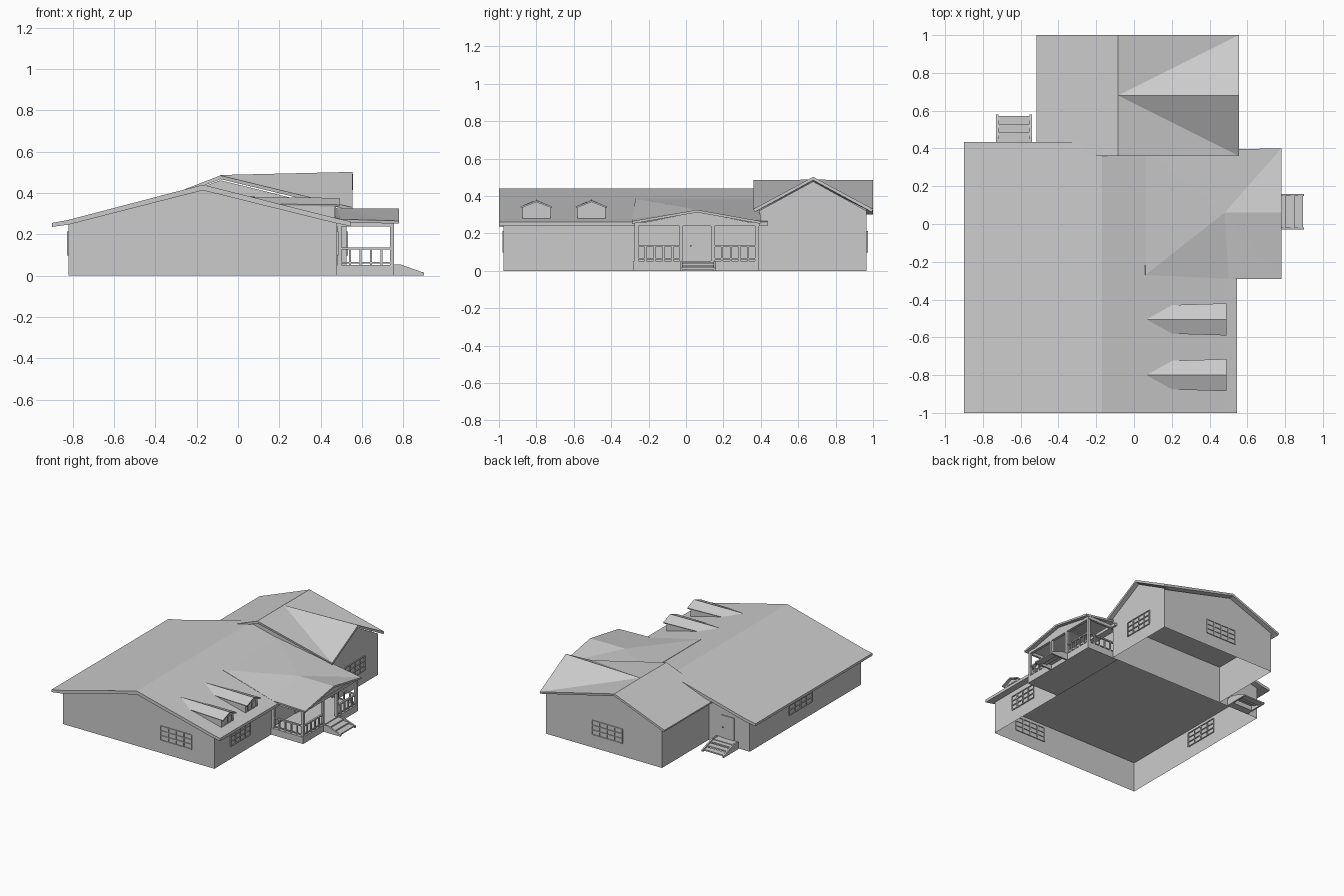
import bpy, bmesh

if "Cube" in bpy.data.objects:
    bpy.data.objects.remove(bpy.data.objects["Cube"])


def mesh(name, verts, faces):
    me = bpy.data.meshes.new(name)
    me.from_pydata(verts, [], faces)
    ob = bpy.data.objects.new(name, me)
    bpy.context.collection.objects.link(ob)
    bm = bmesh.new()
    bm.from_mesh(me)
    bmesh.ops.recalc_face_normals(bm, faces=bm.faces)
    bm.to_mesh(me)
    bm.free()
    return ob


def prism(name, profile, y0, y1, closed=True):
    """Extrude an (x, z) profile along y; open prisms lack the last (floor) side."""
    n = len(profile)
    verts = [(x, y, z) for y in (y0, y1) for x, z in profile]
    faces = [tuple(range(n)), tuple(range(n, 2 * n))]
    faces += [(i, (i + 1) % n, (i + 1) % n + n, i + n) for i in range(n if closed else n - 1)]
    return mesh(name, verts, faces)


def boxes(name, spans):
    """One object from several (x0, x1, y0, y1, z0, z1) boxes."""
    verts, faces = [], []
    for x0, x1, y0, y1, z0, z1 in spans:
        b = len(verts)
        verts += [(x, y, z) for x in (x0, x1) for y in (y0, y1) for z in (z0, z1)]
        faces += [tuple(b + i for i in f) for f in
                  ((0, 1, 3, 2), (4, 6, 7, 5), (0, 4, 5, 1), (2, 3, 7, 6), (0, 2, 6, 4), (1, 5, 7, 3))]
    return mesh(name, verts, faces)


def roof_sheet(name, verts, faces, t):
    """Roof surface facing up, thickened downwards."""
    ob = mesh(name, verts, faces)
    bm = bmesh.new()
    bm.from_mesh(ob.data)
    bm.normal_update()
    for f in bm.faces:
        if f.normal.z < 0:
            f.normal_flip()
    bm.to_mesh(ob.data)
    bm.free()
    mod = ob.modifiers.new("thickness", "SOLIDIFY")
    mod.thickness, mod.offset = t, -1
    return ob


def window(name, axis, pos, a0, a1, z0, z1, cols=4, rows=3, w=0.006, d=0.007):
    """Frame and glazing bars in a wall whose normal runs along axis."""
    spans = []
    for i in range(cols + 1):
        c = a0 + (a1 - a0) * i / cols
        spans.append((c - w / 2, c + w / 2, z0, z1))
    for j in range(rows + 1):
        c = z0 + (z1 - z0) * j / rows
        spans.append((a0, a1, c - w / 2, c + w / 2))
    if axis == "x":
        boxes(name, [(pos - d, pos + d, a, b, c, e) for a, b, c, e in spans])
    else:
        boxes(name, [(a, b, pos - d, pos + d, c, e) for a, b, c, e in spans])


# Main house: open-bottomed walls, ceiling, gable roof with flared eaves
prism("main_walls", [(-.82, 0), (-.82, .25), (-.17, .42), (.48, .26), (.48, 0)], -.975, .39, False)
mesh("main_ceiling", [(-.82, -.975, .235), (.48, -.975, .235), (.48, .39, .235), (-.82, .39, .235)],
     [(0, 1, 2, 3)])
prism("main_roof", [(-.90, .255), (-.82, .27), (-.17, .44), (.48, .277), (.545, .262),
                    (.545, .24), (.48, .252), (-.17, .413), (-.82, .247), (-.90, .236)], -1, .435)

# Wing: walls, cross gable wall, ceiling
prism("wing_walls", [(-.47, 0), (-.47, .315), (-.085, .462), (.525, .31), (.525, 0)], .39, .965, False)
mesh("wing_gable_wall", [(.525, .39, .305), (.525, .965, .305), (.525, .965, .32), (.525, .68, .478),
                         (.525, .39, .32)], [(0, 1, 2, 3, 4)])
mesh("wing_ceiling", [(-.47, .39, .29), (.525, .39, .29), (.525, .965, .29), (-.47, .965, .29)],
     [(0, 1, 2, 3)])
# Wing roof: back slope, front slopes and cross gable meeting at the ridge centre
roof_sheet("wing_roof",
           [(-.515, .36, .318), (-.515, 1, .318), (-.085, .36, .485), (-.085, .68, .487),
            (-.085, 1, .485), (.555, .36, .33), (.555, .68, .502), (.555, 1, .33)],
           [(0, 2, 3, 4, 1), (2, 5, 3), (5, 6, 3), (6, 7, 3), (7, 4, 3)], .018)

# Porch roof running back over the main slope
roof_sheet("porch_roof",
           [(.78, -.29, .265), (.78, .06, .326), (.78, .40, .265), (.48, .06, .326),
            (.06, -.27, .385), (.06, .39, .385), (.50, -.29, .273)],
           [(0, 1, 3), (0, 3, 6), (6, 3, 4), (1, 2, 3), (3, 2, 5), (3, 5, 4)], .014)
mesh("porch_gable", [(x, y, z) for x in (.735, .75) for y, z in ((-.27, .25), (.39, .25), (.06, .314))],
     [(0, 1, 2), (3, 4, 5), (0, 1, 4, 3), (1, 2, 5, 4), (2, 0, 3, 5)])
boxes("porch_beams", [(.735, .755, -.275, .395, .238, .258), (.48, .75, -.275, -.258, .238, .262),
                      (.48, .75, .378, .395, .238, .262)])

# Porch deck and posts
boxes("porch_deck", [(.48, .755, -.28, .39, 0, .052)])
boxes("porch_posts", [(.735, .755, y - .01, y + .01, .05, .245) for y in (-.265, -.025, .145, .38)]
      + [(.482, .50, -.275, -.257, .05, .245)])

# Porch railings
rails = []
for y0, y1 in ((-.265, -.025), (.145, .38)):
    rails += [(.738, .752, y0, y1, .126, .136), (.741, .749, y0, y1, .06, .067)]
    for i in range(1, 5):
        c = y0 + (y1 - y0) * i / 5
        rails.append((.740, .750, c - .005, c + .005, .05, .13))
for y in (-.265, .38):
    rails += [(.49, .745, y - .007, y + .007, .126, .136), (.49, .745, y - .004, y + .004, .06, .067)]
    for i in range(1, 5):
        c = .49 + .255 * i / 5
        rails.append((c - .005, c + .005, y - .005, y + .005, .05, .13))
boxes("porch_railings", rails)

# Front steps with sloped stringers
boxes("front_step_treads", [(.75 + .046 * i, .803 + .046 * i, -.02, .15, .035 - .014 * i, .045 - .014 * i)
                            for i in range(3)])
for k, y in enumerate((-.03, .148)):
    prism(f"front_stringer_{k}", [(.75, 0), (.75, .053), (.79, .053), (.90, .014), (.90, 0)], y, y + .012)

# Back steps with sloped stringers
boxes("back_landing", [(-.725, -.545, .39, .45, 0, .05)])
boxes("back_step_treads", [(-.72, -.55, .44 + .043 * i, .486 + .043 * i, .035 - .014 * i, .045 - .014 * i)
                           for i in range(3)])
for k, x in enumerate((-.73, -.552)):
    prof = [(.40, 0), (.40, .056), (.46, .056), (.58, .014), (.58, 0)]
    mesh(f"back_stringer_{k}", [(xx, y, z) for xx in (x, x + .012) for y, z in prof],
         [tuple(range(5)), tuple(range(5, 10))] + [(i, (i + 1) % 5, (i + 1) % 5 + 5, i + 5) for i in range(5)])

# Dormers
for k, c in enumerate((-.80, -.505)):
    roof_sheet(f"dormer_roof_{k}",
               [(.49, c - .085, .343), (.49, c, .376), (.49, c + .085, .343),
                (.17, c - .075, .347), (.07, c, .381), (.17, c + .075, .347)],
               [(0, 1, 4, 3), (1, 2, 5, 4)], .009)
    prof = [(-.075, .255), (.075, .255), (.075, .34), (0, .369), (-.075, .34)]
    mesh(f"dormer_walls_{k}", [(x, c + y, z) for x in (.2, .47) for y, z in prof],
         [tuple(range(5)), tuple(range(5, 10))] + [(i, (i + 1) % 5, (i + 1) % 5 + 5, i + 5) for i in range(5)])
    window(f"dormer_window_{k}", "x", .47, c - .05, c + .05, .285, .335, 2, 1, .004, .004)

# Windows
window("front_window", "y", -.975, .02, .285, .10, .21)
window("right_window", "x", .48, -.78, -.54, .10, .21)
window("left_window", "x", -.82, -.37, -.09, .10, .21)
window("wing_front_window", "x", .525, .56, .80, .10, .21)
window("wing_back_window", "y", .965, -.13, .13, .10, .21)

# Doors
boxes("front_door", [(.478, .486, .01, .115, .052, .225), (.486, .492, .022, .103, .17, .21),
                     (.486, .496, .022, .03, .13, .138)])
boxes("back_door", [(-.69, -.58, .388, .396, .05, .225), (-.60, -.592, .396, .406, .13, .138)])
